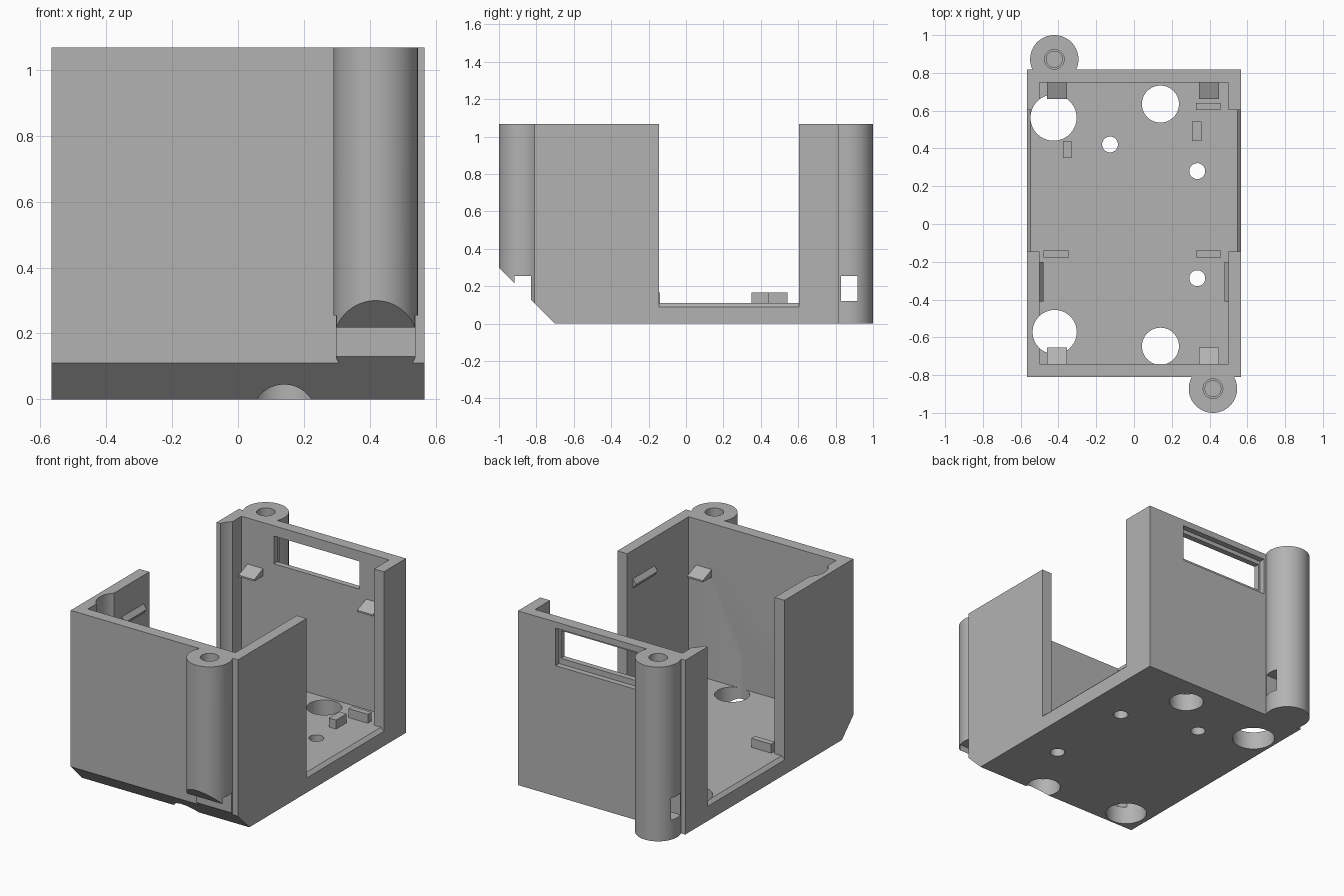
import bpy, bmesh
from mathutils import Vector

cube = bpy.data.objects.get("Cube")
if cube:
    bpy.data.objects.remove(cube, do_unlink=True)

grey = bpy.data.materials.new("plain_grey")
grey.use_nodes = True
grey.diffuse_color = (0.45, 0.45, 0.45, 1)
grey.node_tree.nodes["Principled BSDF"].inputs["Base Color"].default_value = (0.45, 0.45, 0.45, 1)


def finish(name, bm):
    bmesh.ops.recalc_face_normals(bm, faces=bm.faces)
    mesh = bpy.data.meshes.new(name)
    bm.to_mesh(mesh)
    bm.free()
    mesh.materials.append(grey)
    obj = bpy.data.objects.new(name, mesh)
    bpy.context.collection.objects.link(obj)
    return obj


def prism(name, points, axis, lo, hi):
    """Extrude a 2D profile along x (points y, z) or along y (points x, z)."""
    bm = bmesh.new()
    place = (lambda a, b: (lo, a, b)) if axis == "x" else (lambda a, b: (a, lo, b))
    face = bm.faces.new([bm.verts.new(place(a, b)) for a, b in points])
    ext = bmesh.ops.extrude_face_region(bm, geom=[face])["geom"]
    step = Vector((hi - lo, 0, 0) if axis == "x" else (0, hi - lo, 0))
    bmesh.ops.translate(bm, vec=step, verts=[v for v in ext if isinstance(v, bmesh.types.BMVert)])
    return finish(name, bm)


def box(name, x0, x1, y0, y1, z0, z1):
    return prism(name, [(y0, z0), (y1, z0), (y1, z1), (y0, z1)], "x", x0, x1)


def cylinder(name, x, y, r, z0, z1):
    bm = bmesh.new()
    bmesh.ops.create_cone(bm, cap_ends=True, segments=64, radius1=r, radius2=r, depth=z1 - z0)
    bmesh.ops.translate(bm, vec=(x, y, (z0 + z1) / 2), verts=bm.verts)
    return finish(name, bm)


def combine(tool, operation="DIFFERENCE"):
    mod = case.modifiers.new(operation, "BOOLEAN")
    mod.operation, mod.solver, mod.object = operation, "EXACT", tool
    bpy.context.view_layer.objects.active = case
    bpy.ops.object.modifier_apply(modifier=mod.name)
    bpy.data.objects.remove(tool, do_unlink=True)


TOP, FLOOR, W = 1.068, 0.11, 0.567
FRONT, BACK = -0.74, 0.748

# Outer shell with the two screw posts
case = box("case", -W, W, -0.81, 0.817, 0, TOP)
posts = [(0.418, -0.872), (-0.422, 0.872)]
for x, y in posts:
    combine(cylinder("post", x, y, 0.128, 0, TOP), "UNION")

# Main cavity and the side openings with a bevelled sill
combine(box("cavity", -0.5, 0.5, FRONT, BACK, FLOOR, 1.3))
sill = [(-0.7, 0.09), (-W, 0.09), (-0.547, FLOOR), (0.547, FLOOR),
        (W, 0.09), (0.7, 0.09), (0.7, 1.3), (-0.7, 1.3)]
combine(prism("openings", sill, "y", -0.145, 0.603))

# Sloped lower front edge
combine(prism("front_slope", [(-1.3, -0.2), (-0.5, -0.2), (-1.3, 0.6)], "x", -0.8, 0.8))

# Screw holes and cross slots in the posts
for x, y in posts:
    combine(cylinder("screw_mouth", x, y, 0.052, 0.9, 1.2))
    combine(cylinder("screw_hole", x, y, 0.042, 0.31, 1.0))
    y0, y1 = (-0.918, -0.83) if y < 0 else (0.83, 0.918)
    combine(box("nut_slot", x - 0.15, x + 0.15, y0, y1, 0.12, 0.255))

# Floor holes; the wide left pair also relieves the side wall
for x, y, r, top in [(-0.426, 0.563, 0.122, 1.3), (-0.42, -0.572, 0.117, 1.3),
                     (0.14, 0.635, 0.098, 0.3), (0.14, -0.647, 0.098, 0.3),
                     (-0.127, 0.421, 0.042, 0.3), (0.335, 0.28, 0.042, 0.3),
                     (0.335, -0.287, 0.042, 0.3)]:
    combine(cylinder("floor_hole", x, y, r, -0.2, top))

# Stepped window in the back wall
combine(box("window", -0.28, 0.3, 0.7, 0.84, 0.835, 1.005))
combine(box("window_rebate", -0.292, 0.312, 0.783, 0.84, 0.8, 1.03))

bpy.ops.object.select_all(action="DESELECT")
case.select_set(True)
bpy.context.view_layer.objects.active = case
bpy.ops.object.shade_smooth_by_angle(angle=0.5)

# Locating blocks on the floor
for x0, x1, y0, y1 in [(-0.48, -0.345, -0.177, -0.14), (0.327, 0.46, -0.177, -0.14),
                       (-0.377, -0.33, 0.35, 0.44), (0.308, 0.357, 0.44, 0.542),
                       (0.327, 0.458, 0.604, 0.64)]:
    box("floor_block", x0, x1, y0, y1, FLOOR - 0.01, 0.165)

# Snap clips on the front and back walls
for x in (-0.407, 0.397):
    for wall, inward in ((FRONT, 1), (BACK, -1)):
        nose = wall + inward * 0.085
        back = wall - inward * 0.01
        prism("snap_clip", [(back, 0.79), (nose, 0.75), (nose, 0.74), (back, 0.74)],
              "x", x - 0.053, x + 0.053)

# Holding ridges on the side walls
for s in (-1, 1):
    prism("side_ridge", [(s * 0.505, 0.9), (s * 0.478, 0.865), (s * 0.505, 0.83)],
          "y", -0.41, -0.2)
